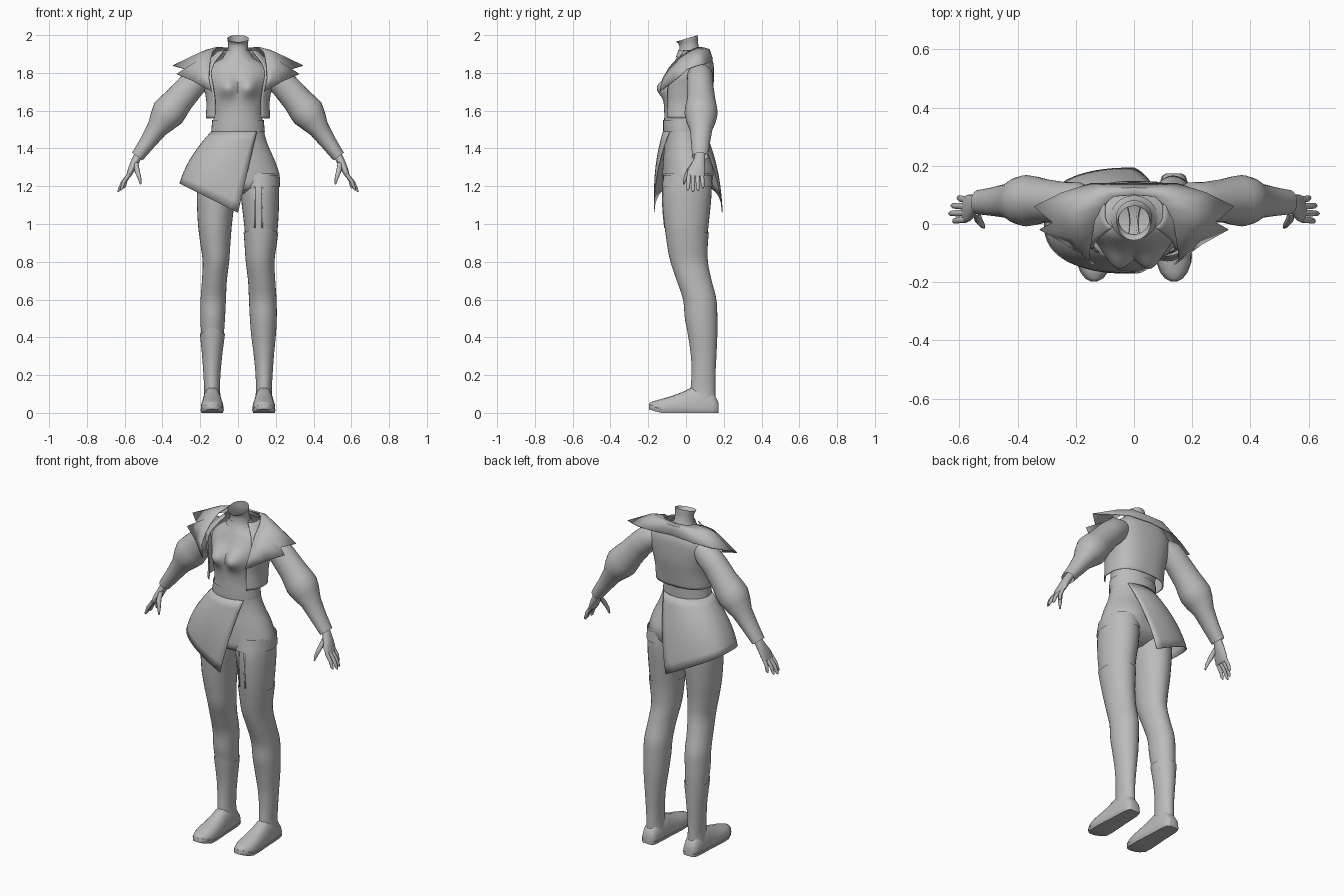
import bpy, bmesh
from math import sin, cos, pi, radians, copysign, exp
from mathutils import Vector

if "Cube" in bpy.data.objects:
    bpy.data.objects.remove(bpy.data.objects["Cube"])

grey = bpy.data.materials.new("plain_grey")
grey.use_nodes = True
tone = (0.5, 0.5, 0.5, 1)
grey.diffuse_color = tone
grey.node_tree.nodes["Principled BSDF"].inputs["Base Color"].default_value = tone


def skin(name, rings, closed=True, caps=(False, False), mirror=False, thick=0):
    """Join rows of points into one smooth surface."""
    bm = bmesh.new()
    rows = [[bm.verts.new(p) for p in ring] for ring in rings]
    n = len(rows[0])
    for low, high in zip(rows, rows[1:]):
        for i in range(n if closed else n - 1):
            j = (i + 1) % n
            bm.faces.new((low[i], low[j], high[j], high[i]))
    for wanted, row in zip(caps, (rows[0], rows[-1])):
        if wanted:
            bm.faces.new(row)
    if mirror:
        copy = bmesh.ops.duplicate(bm, geom=bm.verts[:] + bm.edges[:] + bm.faces[:])["geom"]
        for v in copy:
            if isinstance(v, bmesh.types.BMVert):
                v.co.x *= -1
        bmesh.ops.remove_doubles(bm, verts=bm.verts[:], dist=0.0005)
    bmesh.ops.recalc_face_normals(bm, faces=bm.faces[:])
    mesh = bpy.data.meshes.new(name)
    bm.to_mesh(mesh)
    bm.free()
    mesh.shade_smooth()
    mesh.set_sharp_from_angle(angle=radians(50))
    mesh.materials.append(grey)
    obj = bpy.data.objects.new(name, mesh)
    bpy.context.collection.objects.link(obj)
    if thick:
        obj.modifiers.new("thickness", "SOLIDIFY").thickness = thick
    return obj


def sample(table, z):
    """Smoothly interpolate the columns of a table at height z."""
    def slope(i, k):
        a, b = table[max(i - 1, 0)], table[min(i + 1, len(table) - 1)]
        return (b[k] - a[k]) / (b[0] - a[0])
    i = 0
    while i < len(table) - 2 and z > table[i + 1][0]:
        i += 1
    a, b = table[i], table[i + 1]
    h = b[0] - a[0]
    t = (z - a[0]) / h
    s = t * t * (3 - 2 * t)
    return [a[k] * (1 - s) + b[k] * s
            + h * (t * (1 - t) ** 2 * slope(i, k) - t * t * (1 - t) * slope(i + 1, k))
            for k in range(1, len(a))]


def power(v, p):
    return copysign(abs(v) ** p, v)


def stack(name, table, low, high, off=0, side=1, peak=0, arc=None, p=1.0,
          bumps=(), steps=24, n=32, tilt=0, **kw):
    """Loft level ellipses; table columns are z, centre x, radius x, front y, back y."""
    start, end = arc or (0, 2 * pi)
    rings = []
    for s in range(steps + 1):
        f = s / steps
        z = low + (high - low) * f
        cx, rx, front, back = sample(table, z)
        ring = []
        for i in range(n):
            a = start + (end - start) * i / (n - 1 if arc else n)
            x = cx + (rx + off) * power(cos(a), p)
            y = (front + back) / 2 + ((back - front) / 2 + off) * power(sin(a), p)
            for bx, bz, wide, tall, push in bumps:
                if y * push > 0:
                    y += push * abs(sin(a)) * exp(-((abs(x) - bx) / wide) ** 2 - ((z - bz) / tall) ** 2)
            lift = f ** 6 * (peak * max(0, 1 - abs(cos(a)) * 1.1) * (sin(a) < 0) + tilt * sin(a))
            ring.append((side * x, y, z + lift))
        rings.append(ring)
    return skin(name, rings, closed=not arc, **kw)


def tube(name, path, n=20, **kw):
    """Loft rings along a limb; path rows are x, y, z, radius across, radius in y."""
    rings = []
    for i, (x, y, z, r, ry) in enumerate(path):
        a, b = path[max(i - 1, 0)], path[min(i + 1, len(path) - 1)]
        along = Vector((b[0] - a[0], 0, b[2] - a[2])).normalized()
        across = Vector((-along.z, 0, along.x))
        rings.append([Vector((x, y, z)) + across * r * cos(t) + Vector((0, ry * sin(t), 0))
                      for t in (2 * pi * k / n for k in range(n))])
    return skin(name, rings, mirror=True, **kw)


# Torso with bust, neck, choker and waistband
torso = [(1.46, 0, .138, -.11, .09), (1.5, 0, .135, -.115, .09), (1.58, 0, .13, -.115, .095),
         (1.66, 0, .145, -.115, .115), (1.74, 0, .165, -.1, .13), (1.8, 0, .17, -.085, .13),
         (1.85, 0, .13, -.065, .11), (1.88, 0, .08, -.05, .095), (1.91, 0, .058, -.038, .078),
         (1.95, 0, .052, -.037, .065), (1.98, 0, .057, -.055, .062)]
stack("torso", torso, 1.47, 1.9, bumps=[(.06, 1.725, .055, .055, -.062)], steps=40, n=64)
stack("neck", torso, 1.88, 1.982, tilt=.018)
stack("neck_band", torso, 1.885, 1.92, off=.006, steps=4)
stack("waistband", torso, 1.488, 1.55, off=.006, steps=5)

# Hips
hips = [(1.15, 0, .05, -.03, .05), (1.17, 0, .14, -.09, .09), (1.2, 0, .212, -.12, .125),
        (1.25, 0, .221, -.125, .138), (1.3, 0, .208, -.123, .138), (1.35, 0, .189, -.12, .128),
        (1.4, 0, .166, -.115, .112), (1.45, 0, .148, -.112, .1), (1.49, 0, .138, -.112, .093)]
stack("hips", hips, 1.15, 1.49, bumps=[(.11, 1.27, .07, .07, .02)], n=48, caps=(True, False))

# Legs, boots and shorts cuff
leg = [(.07, .137, .04, .03, .15), (.12, .137, .036, .03, .15), (.2, .138, .039, .035, .15),
       (.3, .137, .047, .032, .155), (.42, .135, .06, .015, .16), (.5, .134, .065, 0, .16),
       (.6, .131, .067, -.01, .155), (.7, .125, .066, -.045, .13), (.8, .117, .07, -.08, .11),
       (.9, .12, .08, -.1, .11), (1, .122, .09, -.115, .12), (1.16, .116, .102, -.125, .135),
       (1.27, .112, .1, -.11, .13)]
for side, word, top, peak in ((-1, "right", .42, .04), (1, "left", .955, .045)):
    stack(word + "_leg", leg, .3, 1.27, side=side, steps=48)
    stack(word + "_boot_shaft", leg, .07, top, off=.006, side=side, peak=peak, steps=36)
stack("left_shorts_cuff", leg, 1.195, 1.26, off=.006, steps=6)
strap = [(1, .205), (1.2, .225)]
for x in (.085, .125):
    skin("garter_strap", [[(x + d, sample(leg, z)[2] - .004 + abs(x + d - .118) * .1, z)
                           for d in (0, .008)] for z in (.98, 1.05, 1.12, 1.2)],
         closed=False, thick=.003)

# Shoes: sections from heel to toe as y, top height, half width
shoe = [(.173, .05, .025), (.165, .07, .038), (.14, .11, .046), (.08, .14, .05),
        (.03, .135, .052), (-.02, .11, .056), (-.08, .088, .06), (-.13, .074, .058),
        (-.165, .064, .045), (-.187, .056, .028), (-.197, .046, .008)]


def shoe_rings(grow, cut):
    rings = []
    for y, h, w in shoe:
        rise = .035 * max(0, (-.14 - y) / .06)
        ring = []
        for k in range(24):
            t = 2 * pi * k / 24
            z = .03 + (h - .03) * sin(t) if sin(t) > 0 else max(rise * .6, .03 + .07 * sin(t))
            ring.append((.137 + (w + grow) * power(cos(t), .8), y, min(z, cut + rise)))
        rings.append(ring)
    return rings


skin("shoes", shoe_rings(0, 1), caps=(True, True), mirror=True)
skin("soles", shoe_rings(.003, .018), caps=(True, True), mirror=True)

# Puffed sleeves, hands and fingers
tube("sleeves", [(.14, .07, 1.81, .05, .05), (.19, .075, 1.785, .072, .068),
                 (.245, .075, 1.735, .073, .07), (.31, .08, 1.66, .078, .075),
                 (.345, .08, 1.618, .086, .084), (.37, .08, 1.588, .09, .088),
                 (.397, .08, 1.55, .076, .08), (.43, .08, 1.502, .055, .06),
                 (.48, .077, 1.43, .043, .05), (.533, .075, 1.357, .034, .042)], n=28)
tube("hands", [(.515, .075, 1.38, .022, .028), (.535, .073, 1.35, .022, .028),
               (.55, .065, 1.32, .021, .036), (.566, .055, 1.285, .018, .046),
               (.582, .05, 1.25, .011, .046)], caps=(True, True))
for y, x, z in ((.09, .605, 1.19), (.063, .628, 1.176), (.036, .636, 1.17), (.01, .622, 1.178)):
    base = Vector((.576, .05 + (y - .05) * .85, 1.262))
    tip = Vector((x, y, z))
    mid = base.lerp(tip, .5) + Vector((.005, 0, .003))
    tube("fingers", [(*base, .01, .012), (*mid, .01, .011), (*base.lerp(tip, .88), .008, .009),
                     (*tip, .003, .003)], n=10, caps=(True, True))
tube("thumbs", [(.54, .045, 1.325, .012, .016), (.535, .015, 1.285, .014, .014),
                (.522, -.003, 1.245, .01, .011), (.515, -.012, 1.21, .004, .004)],
     n=10, caps=(True, True))

# Open short jacket
jacket = [(1.56, 0, .17, -.125, .12), (1.65, 0, .168, -.125, .135), (1.72, 0, .18, -.125, .145),
          (1.8, 0, .195, -.11, .148), (1.85, 0, .175, -.08, .145), (1.89, 0, .135, -.05, .13),
          (1.93, 0, .09, -.02, .105)]
stack("jacket", jacket, 1.56, 1.92, arc=(radians(-48), radians(228)), p=.8, n=48, thick=.004)

# Wide pointed collar: inner edge, crest and outer edge from nape to lapel end
collar = [((0, .1, 1.93), (0, .125, 1.925), (0, .142, 1.875)),
          ((.07, .095, 1.935), (.1, .12, 1.928), (.15, .14, 1.865)),
          ((.11, .06, 1.938), (.17, .08, 1.922), (.25, .108, 1.85)),
          ((.135, .01, 1.915), (.21, .03, 1.905), (.345, .06, 1.84)),
          ((.145, -.05, 1.875), (.2, -.02, 1.875), (.28, .005, 1.82)),
          ((.152, -.09, 1.83), (.21, -.05, 1.835), (.325, -.02, 1.795)),
          ((.155, -.125, 1.77), (.185, -.1, 1.78), (.235, -.07, 1.755)),
          ((.14, -.14, 1.7), (.15, -.135, 1.71), (.168, -.12, 1.715))]
skin("collar", collar, closed=False, mirror=True, thick=.004)

# Wrapped half skirt with a slanted hem
columns = []
for i in range(33):
    f = i / 32
    a = radians(-90 - 180 * f)
    b = radians(-45 - 270 * f)
    top = Vector((.142 * cos(b), -.01 + .112 * sin(b), 1.49))
    x = .31 * power(cos(a), .85)
    hem = Vector((x, .012 + .182 * power(sin(a), .75), 1.06 - .5 * x))
    column = []
    for k in range(9):
        t = k / 8
        point = top.lerp(hem, t)
        swell = .09 * t * (1 - t)
        point.x += swell * cos(a)
        point.y += swell * sin(a)
        column.append(point)
    columns.append(column)
skin("wrap_skirt", columns, closed=False, thick=.004)
